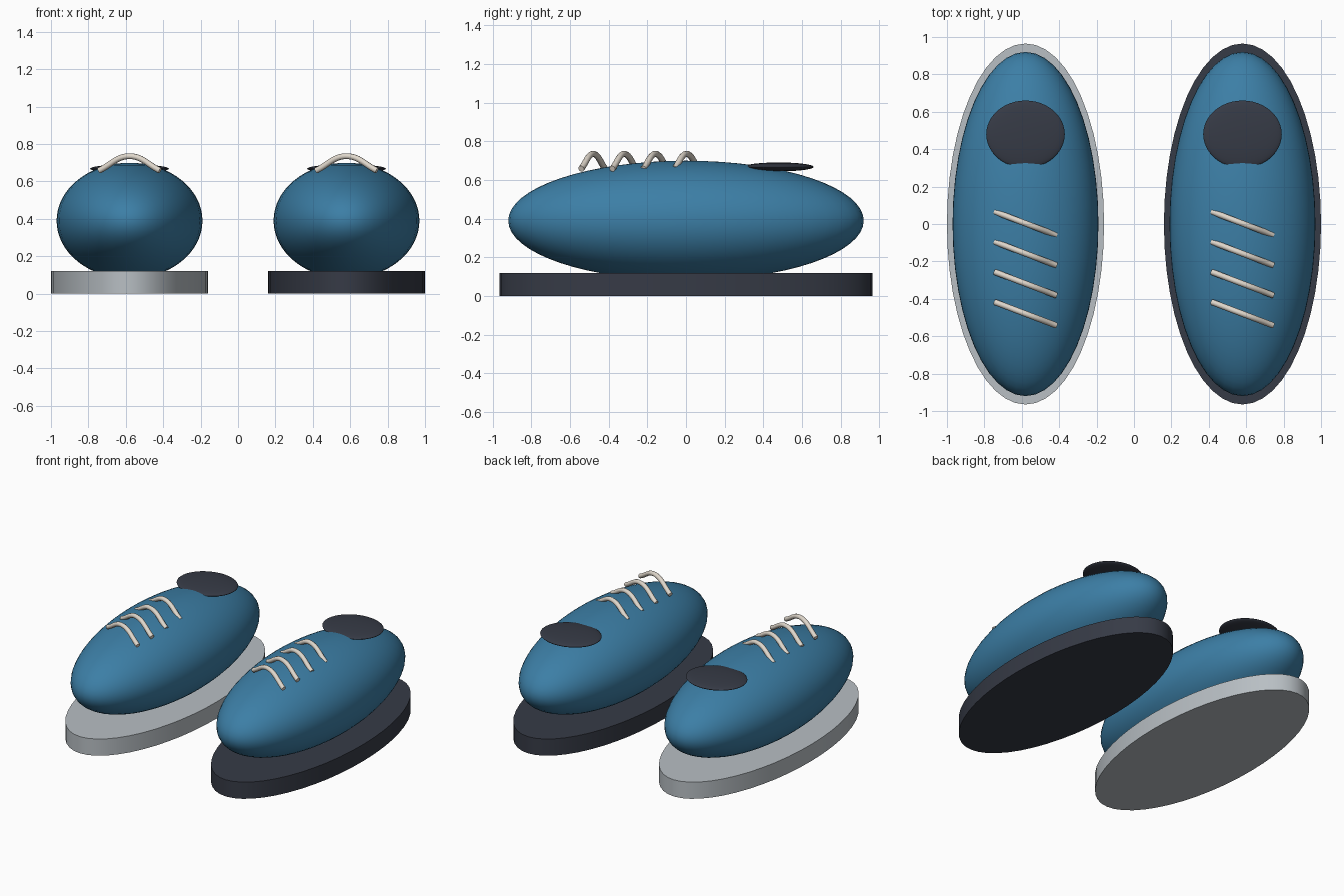
import bpy
import math

default = bpy.data.objects.get("Cube")
if default:
    bpy.data.objects.remove(default, do_unlink=True)


def material(name, rgb):
    mat = bpy.data.materials.new(name)
    mat.use_nodes = True
    mat.diffuse_color = (*rgb, 1)
    mat.node_tree.nodes["Principled BSDF"].inputs["Base Color"].default_value = (*rgb, 1)
    return mat


blue = material("blue fabric", (0.045, 0.21, 0.38))
dark = material("dark rubber", (0.037, 0.043, 0.061))
grey = material("light grey rubber", (0.48, 0.52, 0.55))
cream = material("cream lace", (0.74, 0.68, 0.60))


def finish(name, mat, scale):
    obj = bpy.context.object
    obj.name = name
    obj.scale = scale
    bpy.ops.object.transform_apply(location=False, rotation=False, scale=True)
    bpy.ops.object.shade_smooth_by_angle(angle=math.radians(40))
    obj.data.materials.append(mat)


def ellipsoid(name, mat, centre, radii):
    bpy.ops.mesh.primitive_uv_sphere_add(segments=48, ring_count=32, radius=1, location=centre)
    finish(name, mat, radii)


def lace(name, x, y):
    # Round cord arching diagonally over the upper
    curve = bpy.data.curves.new(name, "CURVE")
    curve.dimensions = "3D"
    curve.bevel_depth = 0.016
    curve.bevel_resolution = 3
    curve.use_fill_caps = True
    spline = curve.splines.new("BEZIER")
    spline.bezier_points.add(2)
    for point, side in zip(spline.bezier_points, (-1, 0, 1)):
        point.co = (side * 0.163, -side * 0.062, 0.735 - 0.077 * abs(side))
        point.handle_left_type = point.handle_right_type = "AUTO"
    curve.materials.append(cream)
    obj = bpy.data.objects.new(name, curve)
    obj.location = (x, y, 0)
    bpy.context.collection.objects.link(obj)


# Pair of shoes with differently coloured soles
for side, x, sole_mat in (("right", -0.58, grey), ("left", 0.58, dark)):
    bpy.ops.mesh.primitive_cylinder_add(vertices=48, radius=1, depth=0.12, location=(x, 0, 0.06))
    finish(side + "_sole", sole_mat, (0.42, 0.965, 1))
    ellipsoid(side + "_upper", blue, (x, 0, 0.39), (0.39, 0.92, 0.31))
    ellipsoid(side + "_heel_opening", dark, (x, 0.48, 0.668), (0.21, 0.18, 0.023))
    for i in range(4):
        lace(f"{side}_lace_{i + 1}", x, 0.003 - 0.161 * i)
